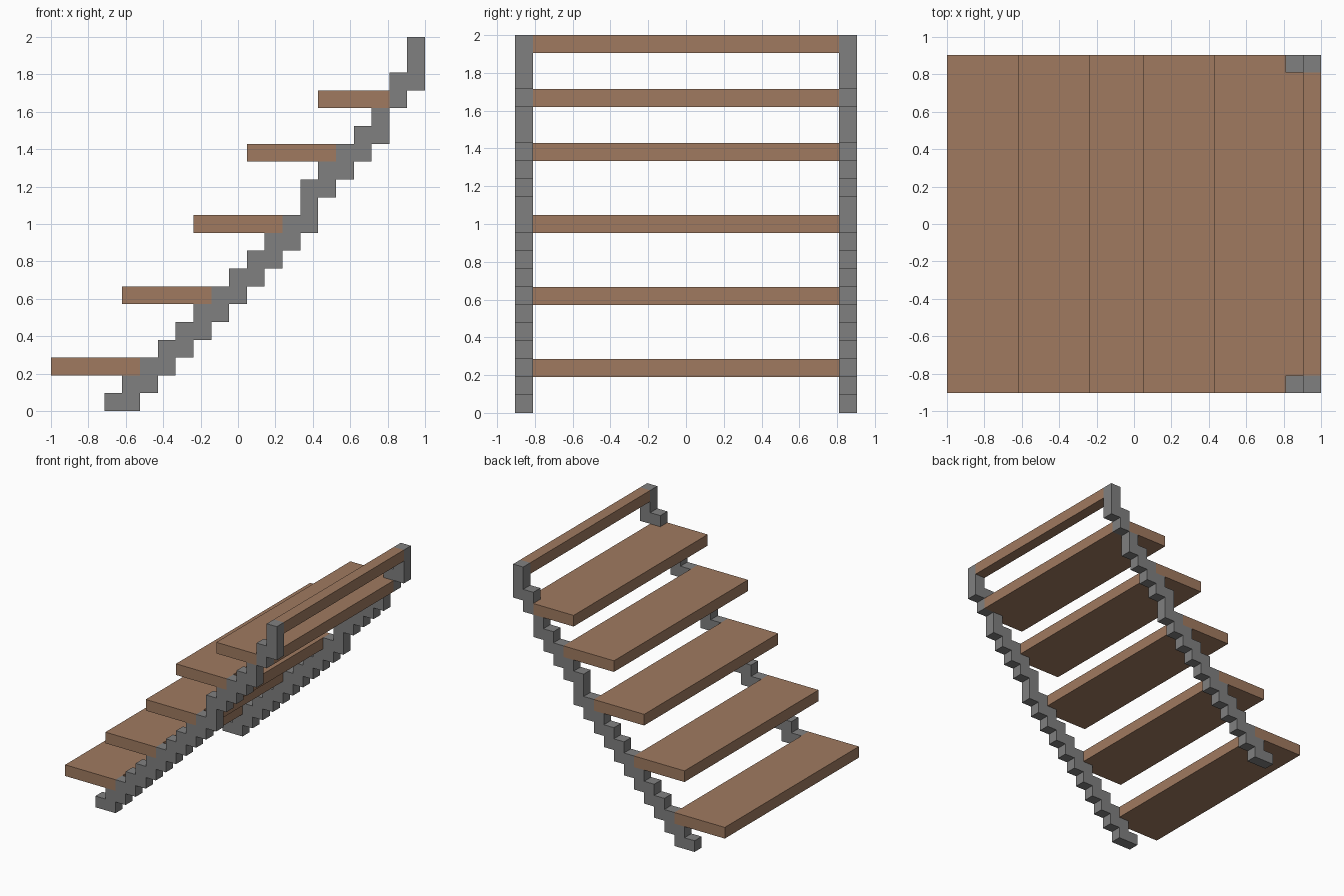
import bpy
import bmesh
from mathutils import Vector

U = 2 / 21          # one grid cell: the whole stair is 21 x 19 x 21 cells
HALF = 19 / 2       # half of the width in cells

if "Cube" in bpy.data.objects:
    bpy.data.objects.remove(bpy.data.objects["Cube"], do_unlink=True)


def material(name, rgb):
    mat = bpy.data.materials.new(name)
    mat.use_nodes = True
    mat.diffuse_color = (*rgb, 1)
    bsdf = mat.node_tree.nodes["Principled BSDF"]
    bsdf.inputs["Base Color"].default_value = (*rgb, 1)
    return mat


wood = material("brown wood", (0.35, 0.195, 0.117))
metal = material("grey metal", (0.216, 0.216, 0.216))


def extrude_outline(name, points, direction, mat):
    """Extrude a closed outline given in cells, with x counted from the left end."""
    bm = bmesh.new()
    verts = [bm.verts.new(((x - 10.5) * U, y * U, z * U)) for x, y, z in points]
    face = bm.faces.new(verts)
    moved = bmesh.ops.extrude_face_region(bm, geom=[face])["geom"]
    bmesh.ops.translate(bm, vec=Vector(direction) * U,
                        verts=[v for v in moved if isinstance(v, bmesh.types.BMVert)])
    bmesh.ops.recalc_face_normals(bm, faces=bm.faces)
    mesh = bpy.data.meshes.new(name)
    bm.to_mesh(mesh)
    bm.free()
    mesh.materials.append(mat)
    obj = bpy.data.objects.new(name, mesh)
    bpy.context.scene.collection.objects.link(obj)
    return obj


def stepped_outline(rows, base):
    """Outline of stacked rows (first, end), one cell high each."""
    left, right = [], []
    for i, (first, end) in enumerate(rows):
        for z in (base + i, base + i + 1):
            for side, x in ((left, first), (right, end)):
                if len(side) > 1 and side[-1][0] == side[-2][0] == x:
                    side.pop()          # merge straight runs
                if not side or side[-1] != (x, z):
                    side.append((x, z))
    return right + left[::-1]


# Stepped stringers on both sides, with posts at the top
lower = [(3, 5), (4, 6), (5, 7), (6, 8), (7, 9), (8, 10), (9, 11), (10, 12), (11, 13),
         (12, 14), (13, 15), (14, 15), (14, 16), (15, 17), (16, 18), (17, 19), (18, 19)]
upper = [(19, 20), (19, 21), (20, 21), (20, 21)]
for side, y in (("right", -HALF), ("left", HALF - 1)):
    for part, rows, base in (("stringer", lower, 0), ("post", upper, 17)):
        outline = [(x, y, z) for x, z in stepped_outline(rows, base)]
        extrude_outline(f"{side}_{part}", outline, (0, 1, 0), metal)

# Treads, each five cells deep
for i, (x, z) in enumerate([(0, 2), (4, 6), (8, 10), (11, 14)]):
    outline = [(x, -HALF, z), (x + 5, -HALF, z), (x + 5, HALF, z), (x, HALF, z)]
    extrude_outline(f"tread_{i + 1}", outline, (0, 0, 1), wood)

# Top tread, notched around the posts
inner = HALF - 1
notched = [(15, -HALF), (19, -HALF), (19, -inner), (20, -inner),
           (20, inner), (19, inner), (19, HALF), (15, HALF)]
extrude_outline("top_tread", [(x, y, 17) for x, y in notched], (0, 0, 1), wood)

# Cross rail between the posts
rail = [(20, -inner, 20), (21, -inner, 20), (21, inner, 20), (20, inner, 20)]
extrude_outline("cross_rail", rail, (0, 0, 1), wood)
